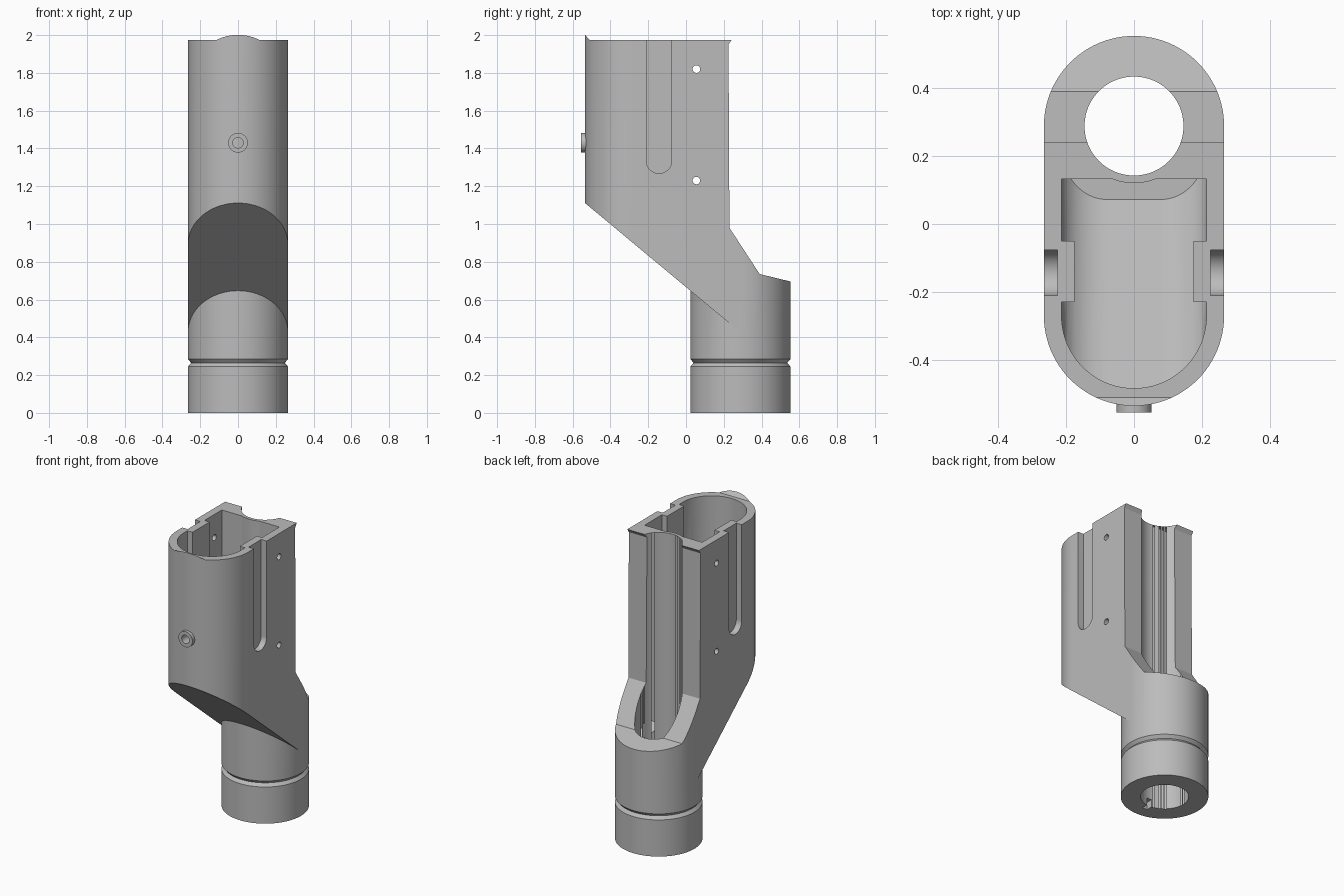
import bpy, bmesh, math

if "Cube" in bpy.data.objects:
    bpy.data.objects.remove(bpy.data.objects["Cube"], do_unlink=True)

R = 0.265          # outer radius of neck and housing
FRONT_Y = -0.27    # centre of the rounded front
NECK_Y = 0.288     # axis of the neck and bore
SLOPE = -0.832     # fall of the sloping underside

grey = bpy.data.materials.new("plain grey")
grey.use_nodes = True
colour = (0.5, 0.5, 0.5, 1)
grey.diffuse_color = colour
grey.node_tree.nodes["Principled BSDF"].inputs["Base Color"].default_value = colour


def finish(name, bm):
    bmesh.ops.recalc_face_normals(bm, faces=bm.faces)
    mesh = bpy.data.meshes.new(name)
    bm.to_mesh(mesh)
    bm.free()
    mesh.materials.append(grey)
    ob = bpy.data.objects.new(name, mesh)
    bpy.context.collection.objects.link(ob)
    return ob


def prism(name, pts, axis, lo, hi):
    """Extrude a 2D outline along one axis."""
    place = {"x": lambda a, b, t: (t, a, b),
             "y": lambda a, b, t: (a, t, b),
             "z": lambda a, b, t: (a, b, t)}[axis]
    bm = bmesh.new()
    low, high = ([bm.verts.new(place(a, b, t)) for a, b in pts] for t in (lo, hi))
    bm.faces.new(low)
    bm.faces.new(high)
    for i in range(len(pts)):
        j = (i + 1) % len(pts)
        bm.faces.new((low[i], low[j], high[j], high[i]))
    return finish(name, bm)


def arc(cx, cy, r, start, end, n=32):
    angles = [math.radians(start + (end - start) * i / n) for i in range(n + 1)]
    return [(cx + r * math.cos(a), cy + r * math.sin(a)) for a in angles]


def rod(name, cx, cy, r, axis, lo, hi, n=32):
    return prism(name, arc(cx, cy, r, 0, 360, n)[:-1], axis, lo, hi)


def combine(target, tool, operation="DIFFERENCE"):
    """Apply a boolean and discard the tool."""
    mod = target.modifiers.new("boolean", "BOOLEAN")
    mod.operation = operation
    mod.solver = "EXACT"
    mod.object = tool
    tool.hide_render = True
    bpy.context.view_layer.objects.active = target
    bpy.ops.object.modifier_apply(modifier=mod.name)
    bpy.data.objects.remove(tool, do_unlink=True)


# Housing with rounded front and sloping underside
housing = prism("housing", arc(0, FRONT_Y, R, 180, 360, 48) + [(R, NECK_Y), (-R, NECK_Y)],
                "z", 0.3, 2.05)
under = [(y, 0.666 + SLOPE * y) for y in (-0.8, 0.4)]
combine(housing, prism("underside_cutter", under + [(0.4, 0), (-0.8, 0)], "x", -1, 1))

# Round neck with a V groove
bm = bmesh.new()
outline = [(0, 0), (R, 0), (R, 0.245), (0.248, 0.265), (R, 0.285), (R, 1.1), (0, 1.1)]
verts = [bm.verts.new((r, NECK_Y, z)) for r, z in outline]
edges = [bm.edges.new(pair) for pair in zip(verts, verts[1:])]
bmesh.ops.spin(bm, geom=verts + edges, cent=(0, NECK_Y, 0), axis=(0, 0, 1),
               angle=math.tau, steps=96)
bmesh.ops.remove_doubles(bm, verts=bm.verts, dist=0.0001)
combine(housing, finish("neck", bm), "UNION")

# Back opening and top rim
back = [(0.225, 1.95), (0.245, 1.98), (0.245, 2.2), (0.8, 2.2), (0.8, 0.636),
        (0.39, 0.735), (0.23, 0.98)]
combine(housing, prism("back_cutter", back, "x", -1, 1))
rim = [(-0.61, 2.08), (-0.51, 1.975), (0.5, 1.975), (0.5, 2.3), (-0.61, 2.3)]
combine(housing, prism("rim_cutter", rim, "x", -1, 1))

# Front boss
combine(housing, rod("boss", 0, 1.43, 0.052, "y", -0.555, -0.5), "UNION")

# Cavity: plan with inner pads, rounded sloping floor, bulge around the bore
side = [(0.213, -0.23), (0.175, -0.23), (0.175, -0.05), (0.213, -0.05), (0.213, 0.133)]
plan = arc(0, FRONT_Y, 0.213, 180, 360, 48) + side + [(-x, y) for x, y in reversed(side)]
cavity = prism("cavity_cutter", plan, "z", 0.68, 2.2)
trough_outline = (arc(-0.08, 0.875, 0.135, 180, 270, 16) + arc(0.08, 0.875, 0.135, 270, 360, 16)
                  + [(0.215, 4), (-0.215, 4)])
trough = prism("trough", trough_outline, "y", -0.7, 0.3)
for v in trough.data.vertices:
    v.co.z += SLOPE * v.co.y
combine(cavity, trough, "INTERSECT")
combine(cavity, rod("tube_wall", 0, NECK_Y, 0.168, "z", 0, 3, 96))
combine(housing, cavity)

# Bore with a key notch at the bottom
combine(housing, rod("bore", 0, NECK_Y, 0.1455, "z", -0.1, 2.3, 96))
notch = [(-0.018, -0.1), (0.018, -0.1), (0.018, 0.05), (-0.018, 0.05)]
combine(housing, prism("notch", notch, "y", 0.1, 0.2))

# Side slots, cross holes and the boss hole
slot = arc(-0.143, 1.335, 0.067, 180, 360) + [(-0.076, 2.2), (-0.21, 2.2)]
for lo, hi in ((0.225, 0.4), (-0.4, -0.225)):
    combine(housing, prism("slot", slot, "x", lo, hi))
for z in (1.23, 1.82):
    combine(housing, rod("cross_hole", 0.055, z, 0.02, "x", -0.5, 0.5, 24))
combine(housing, rod("boss_hole", 0, 1.43, 0.028, "y", -0.7, -0.4))

# Smooth curved walls, keep edges crisp
bpy.ops.object.select_all(action="DESELECT")
housing.select_set(True)
bpy.context.view_layer.objects.active = housing
bpy.ops.object.shade_smooth_by_angle(angle=math.radians(20))
